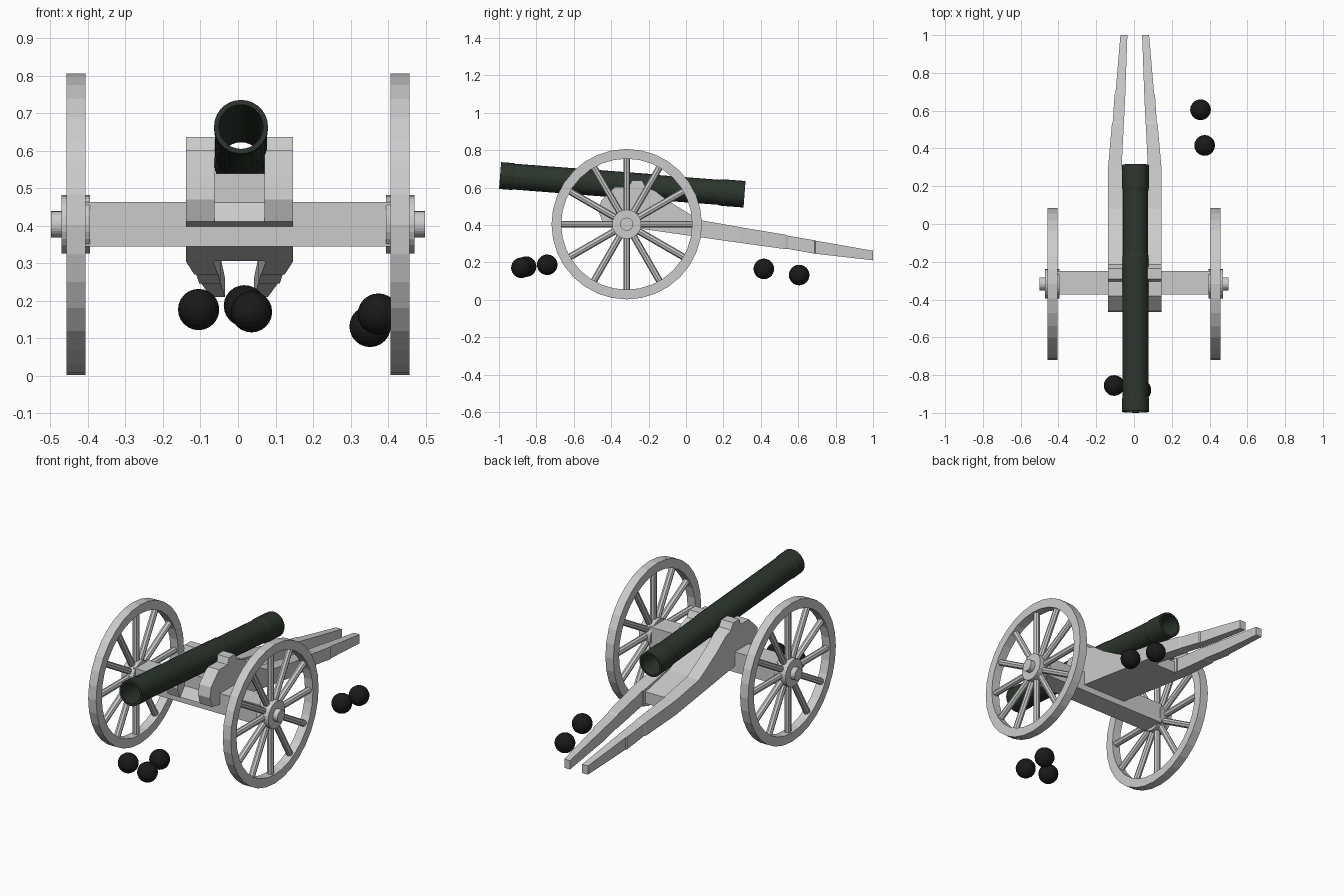
import bpy, bmesh
from math import sin, cos, pi
from mathutils import Matrix, Vector

if "Cube" in bpy.data.objects:
    bpy.data.objects.remove(bpy.data.objects["Cube"])


def finish(name, bm, color=None):
    bmesh.ops.recalc_face_normals(bm, faces=bm.faces)
    me = bpy.data.meshes.new(name)
    bm.to_mesh(me)
    bm.free()
    ob = bpy.data.objects.new(name, me)
    bpy.context.collection.objects.link(ob)
    if color:
        mat = bpy.data.materials.get(name.split(".")[0]) or bpy.data.materials.new(name)
        mat.diffuse_color = (*color, 1)
        mat.use_nodes = True
        mat.node_tree.nodes["Principled BSDF"].inputs["Base Color"].default_value = mat.diffuse_color
        me.materials.append(mat)
    return ob


def lathe(bm, profile, n, matrix, closed):
    """Spin (axial, radius) points around the local x axis."""
    rings = [[bm.verts.new(matrix @ Vector((a, r * cos(2 * pi * i / n), r * sin(2 * pi * i / n))))
              for i in range(n)] for a, r in profile]
    pairs = list(zip(rings, rings[1:]))
    if closed:
        pairs.append((rings[-1], rings[0]))
    else:
        bm.faces.new(rings[0])
        bm.faces.new(rings[-1])
    for p, q in pairs:
        for i in range(n):
            j = (i + 1) % n
            bm.faces.new((p[i], p[j], q[j], q[i]))


def slab(bm, profile, x_of):
    """Extrude a (y, z) side profile between x_of(y) = (x0, x1)."""
    sides = [[bm.verts.new((x_of(y)[k], y, z)) for y, z in profile] for k in (0, 1)]
    bm.faces.new(sides[0])
    bm.faces.new(sides[1])
    n = len(profile)
    for i in range(n):
        j = (i + 1) % n
        bm.faces.new((sides[0][i], sides[0][j], sides[1][j], sides[1][i]))


AXLE_Y, AXLE_Z = -0.317, 0.404

# Wheels: rim, hub with cap, twelve round spokes
for side, s in (("right", 1), ("left", -1)):
    base = Matrix.Translation((0, AXLE_Y, AXLE_Z)) @ Matrix.Diagonal((s, 1, 1, 1))
    bm = bmesh.new()
    lathe(bm, [(0.406, 0.402), (0.457, 0.402), (0.457, 0.35), (0.406, 0.35)], 32, base, True)
    finish(side + "_wheel_rim", bm)
    bm = bmesh.new()
    lathe(bm, [(0.395, 0.078), (0.47, 0.078), (0.47, 0.035), (0.499, 0.035)], 24, base, False)
    finish(side + "_wheel_hub", bm)
    bm = bmesh.new()
    for k in range(12):
        spin = Matrix.Rotation(k * pi / 6, 4, "X")
        up = Matrix.Translation((0.431, 0, 0)) @ Matrix.Rotation(-pi / 2, 4, "Y")
        lathe(bm, [(0.06, 0.018), (0.358, 0.018)], 8, base @ spin @ up, False)
    finish(side + "_wheel_spokes", bm)

# Axle beam
bm = bmesh.new()
bmesh.ops.create_cube(bm, size=1, matrix=Matrix.Translation((0, -0.312, AXLE_Z))
                      @ Matrix.Diagonal((0.815, 0.125, 0.118, 1)))
finish("axle_beam", bm)

# Cheeks: front parts with the stepped bearing blocks
CX = 0.004
cheek = [(-0.37, 0.398), (-0.445, 0.411), (-0.466, 0.47), (-0.455, 0.528), (-0.381, 0.602),
         (-0.304, 0.602), (-0.291, 0.637), (-0.235, 0.637), (-0.215, 0.602), (-0.165, 0.582),
         (-0.09, 0.525), (0.02, 0.458), (0.08, 0.425), (0.29, 0.388), (0.29, 0.304)]
# Trail sections (y, z bottom, z top, inner x, outer x), stepping in towards the tail
trail = [(0.29, 0.304, 0.388, 0.07, 0.142), (0.53, 0.271, 0.348, 0.058, 0.121),
         (0.545, 0.272, 0.342, 0.057, 0.116), (0.687, 0.246, 0.318, 0.05, 0.107),
         (0.692, 0.246, 0.316, 0.05, 0.102), (1.0, 0.211, 0.262, 0.039, 0.076)]
for side, s in (("right", 1), ("left", -1)):
    bm = bmesh.new()
    slab(bm, cheek, lambda y: (CX + s * 0.066, CX + s * 0.142))
    finish(side + "_cheek", bm)
    bm = bmesh.new()
    rings = [[bm.verts.new((CX + s * x, y, z)) for x, z in ((a, lo), (b, lo), (b, hi), (a, hi))]
             for y, lo, hi, a, b in trail]
    for p, q in zip(rings, rings[1:]):
        for i in range(4):
            j = (i + 1) % 4
            bm.faces.new((p[i], p[j], q[j], q[i]))
    bm.faces.new(rings[0])
    bm.faces.new(rings[-1])
    finish(side + "_trail", bm)

# Bed between the cheeks
bm = bmesh.new()
slab(bm, [(-0.37, 0.398), (-0.44, 0.411), (-0.40, 0.462), (-0.40, 0.54), (-0.15, 0.50),
          (0.06, 0.42), (0.27, 0.375), (0.27, 0.307)], lambda y: (CX - 0.068, CX + 0.068))
finish("carriage_bed", bm)

# Barrel: open tube, slightly thicker at the ends, tilted up to the front
muzzle, breech = Vector((0.008, -0.994, 0.664)), Vector((0.008, 0.313, 0.564))
length = (breech - muzzle).length
frame = Matrix.Translation(muzzle) @ (breech - muzzle).to_track_quat("X", "Z").to_matrix().to_4x4()
bm = bmesh.new()
lathe(bm, [(0, 0.072), (0.07, 0.072), (0.075, 0.069), (0.82, 0.07), (0.83, 0.067), (1.17, 0.067),
           (1.19, 0.071), (length, 0.071), (length, 0.059), (0, 0.059)], 28, frame, True)
finish("barrel", bm, (0.026, 0.036, 0.026))

# Loose cannon balls
for x, y, z in ((-0.105, -0.855, 0.177), (0.017, -0.742, 0.187), (0.036, -0.88, 0.171),
                (0.352, 0.605, 0.132), (0.374, 0.416, 0.165)):
    bm = bmesh.new()
    bmesh.ops.create_uvsphere(bm, u_segments=20, v_segments=12, radius=0.055,
                              matrix=Matrix.Translation((x, y, z)))
    finish("cannon_ball", bm, (0.01, 0.01, 0.01))
